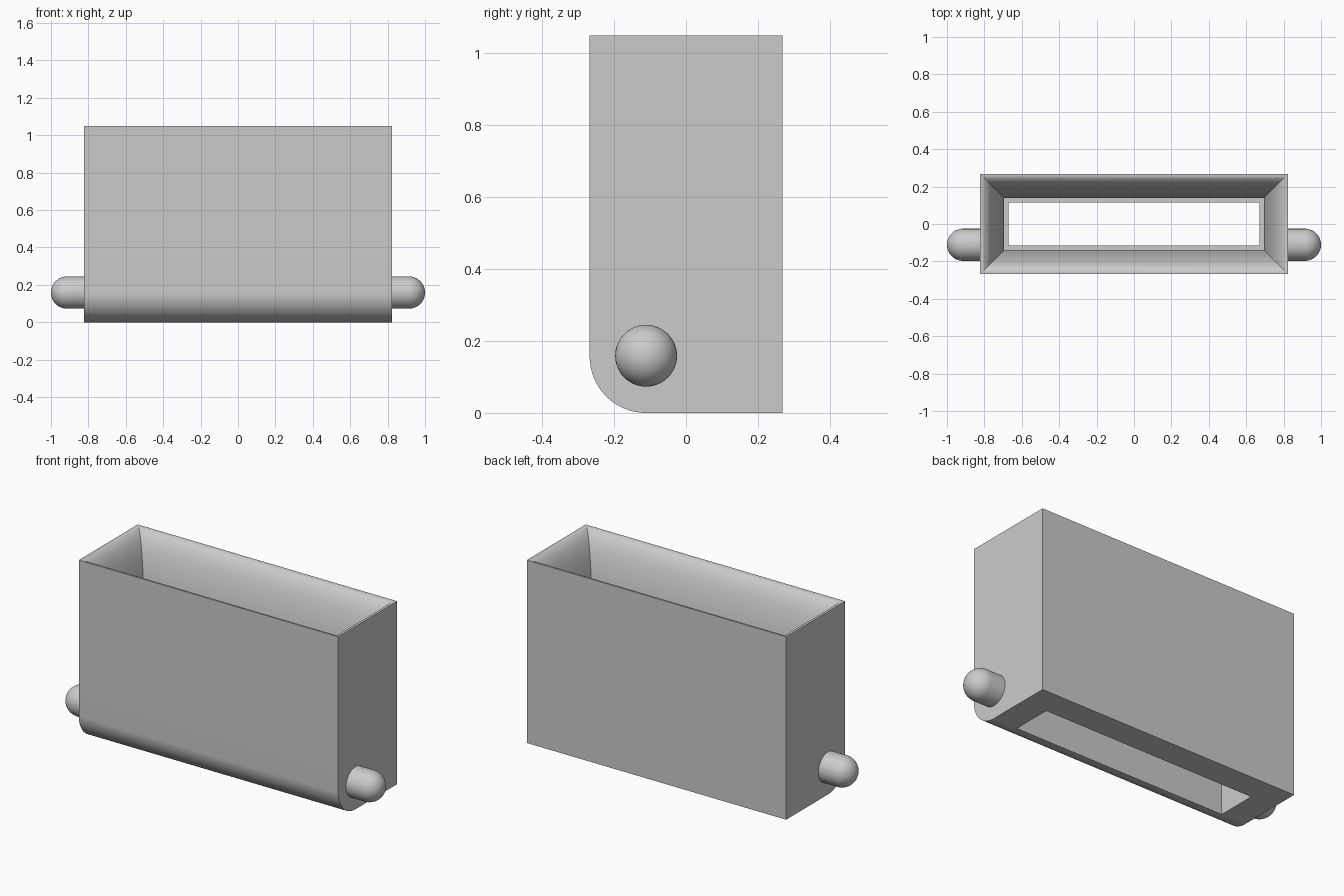
import bpy, bmesh, math
from mathutils import Matrix

cube = bpy.data.objects.get("Cube")
if cube:
    bpy.data.objects.remove(cube, do_unlink=True)

HALF_X, HALF_Y, HEIGHT = 0.824, 0.268, 1.05
CORNER_R = 0.157                      # rounded front bottom edge, concentric with the pivots
PIN_R = 0.086
FLARE_IN, FLARE_DEPTH = 0.13, 0.45    # elliptical mouth
LEDGE_Z = 0.35

grey = bpy.data.materials.new("light grey")
grey.use_nodes = True
grey.diffuse_color = (0.6, 0.6, 0.6, 1)
grey.node_tree.nodes["Principled BSDF"].inputs["Base Color"].default_value = (0.6, 0.6, 0.6, 1)


def make_object(name, bm):
    bmesh.ops.recalc_face_normals(bm, faces=bm.faces)
    mesh = bpy.data.meshes.new(name)
    bm.to_mesh(mesh)
    bm.free()
    mesh.materials.append(grey)
    obj = bpy.data.objects.new(name, mesh)
    bpy.context.collection.objects.link(obj)
    return obj


def activate(obj):
    bpy.ops.object.select_all(action='DESELECT')
    obj.select_set(True)
    bpy.context.view_layer.objects.active = obj


def smooth(obj):
    activate(obj)
    bpy.ops.object.shade_smooth_by_angle(angle=math.radians(30))


# Housing: side profile with a rounded front bottom corner, extruded along x
bm = bmesh.new()
profile = [(HALF_Y, 0), (HALF_Y, HEIGHT), (-HALF_Y, HEIGHT)]
for i in range(25):
    a = math.pi / 2 * i / 24
    profile.append((-HALF_Y + CORNER_R * (1 - math.cos(a)), CORNER_R * (1 - math.sin(a))))
side = bm.faces.new([bm.verts.new((-HALF_X, y, z)) for y, z in profile])
grown = bmesh.ops.extrude_face_region(bm, geom=[side])
bmesh.ops.translate(bm, vec=(2 * HALF_X, 0, 0),
                    verts=[v for v in grown["geom"] if isinstance(v, bmesh.types.BMVert)])
housing = make_object("housing", bm)

# Cavity: stacked rectangles, flared mouth down to a ledge and a narrower slot
levels = [(0.002, HEIGHT + 0.05)]
for i in range(1, 33):
    a = math.pi / 2 * i / 32
    levels.append((FLARE_IN * math.sin(a), HEIGHT - FLARE_DEPTH * (1 - math.cos(a))))
levels[1:1] = [(0.002, HEIGHT - 0.0001)]
levels += [(FLARE_IN, LEDGE_Z), (FLARE_IN + 0.023, LEDGE_Z), (FLARE_IN + 0.023, -0.05)]

bm = bmesh.new()
rings = []
for inset, z in levels:
    x, y = HALF_X - inset, HALF_Y - inset
    rings.append([bm.verts.new((sx * x, sy * y, z))
                  for sx, sy in ((-1, -1), (1, -1), (1, 1), (-1, 1))])
for upper, lower in zip(rings, rings[1:]):
    for k in range(4):
        n = (k + 1) % 4
        bm.faces.new((upper[k], upper[n], lower[n], lower[k]))
bm.faces.new(rings[0])
bm.faces.new(rings[-1])
cavity = make_object("cavity_cutter", bm)
cavity.hide_render = True

cut = housing.modifiers.new("cavity", 'BOOLEAN')
cut.operation = 'DIFFERENCE'
cut.solver = 'EXACT'
cut.object = cavity
activate(housing)
bpy.ops.object.modifier_apply(modifier=cut.name)
bpy.data.objects.remove(cavity, do_unlink=True)
smooth(housing)

# Pivot pins: short cylinders with domed ends, one per side
for name, sign in (("left_pivot_pin", 1), ("right_pivot_pin", -1)):
    bm = bmesh.new()
    outline = [(HALF_X - 0.005, 0), (HALF_X - 0.005, PIN_R)]
    for i in range(17):
        a = math.pi / 2 * i / 16
        outline.append((1 - PIN_R + PIN_R * math.sin(a), PIN_R * math.cos(a)))
    verts = [bm.verts.new((x, 0, r)) for x, r in outline]
    edges = [bm.edges.new(pair) for pair in zip(verts, verts[1:])]
    bmesh.ops.spin(bm, geom=verts + edges, cent=(0, 0, 0), axis=(1, 0, 0),
                   angle=2 * math.pi, steps=48, use_duplicate=False)
    bmesh.ops.remove_doubles(bm, verts=bm.verts, dist=0.0001)
    place = Matrix.Translation((0, -HALF_Y + CORNER_R, CORNER_R + 0.002))
    bmesh.ops.transform(bm, matrix=place @ Matrix.Diagonal((sign, 1, 1, 1)), verts=bm.verts)
    smooth(make_object(name, bm))
